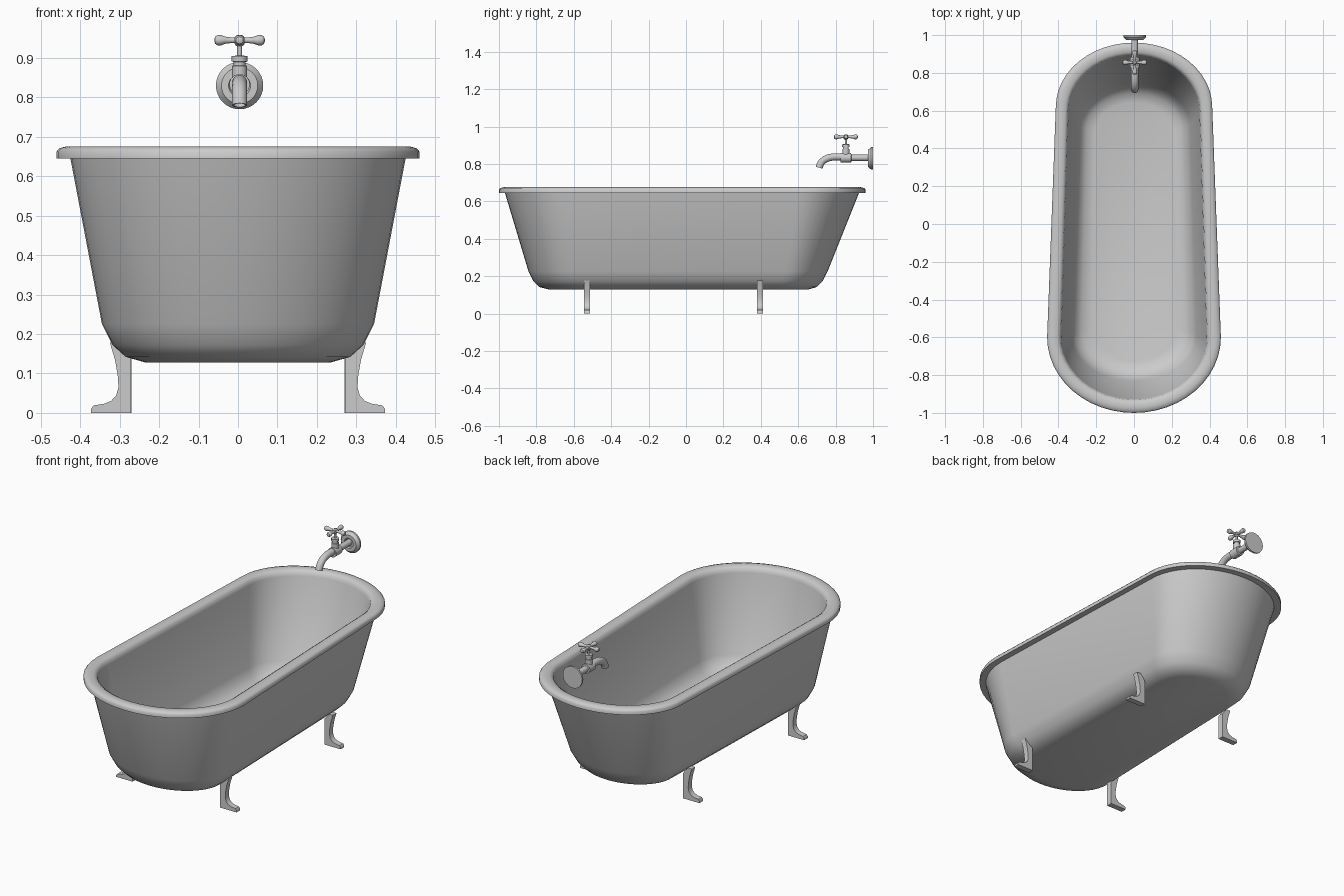
import bpy, bmesh, math
from mathutils import Vector

def make(name, bm, angle=35):
    bmesh.ops.recalc_face_normals(bm, faces=bm.faces)
    me = bpy.data.meshes.new(name)
    bm.to_mesh(me)
    bm.free()
    ob = bpy.data.objects.new(name, me)
    bpy.context.collection.objects.link(ob)
    bpy.ops.object.select_all(action='DESELECT')
    ob.select_set(True)
    bpy.context.view_layer.objects.active = ob
    bpy.ops.object.shade_smooth_by_angle(angle=math.radians(angle))
    return ob

def skin(bm, rings, cap_start=True, cap_end=True):
    vs = [[bm.verts.new(p) for p in r] for r in rings]
    n = len(vs[0])
    for a, b in zip(vs, vs[1:]):
        for i in range(n):
            bm.faces.new((a[i], a[(i + 1) % n], b[(i + 1) % n], b[i]))
    if cap_start:
        bm.faces.new(vs[0][::-1])
    if cap_end:
        bm.faces.new(vs[-1])

def lathe(name, origin, axis, profile, n=24):
    # profile: (distance along axis, radius)
    q = Vector(axis).to_track_quat('Z', 'Y')
    rings = [[Vector(origin) + q @ Vector((r * math.cos(2 * math.pi * i / n),
              r * math.sin(2 * math.pi * i / n), d)) for i in range(n)] for d, r in profile]
    bm = bmesh.new()
    skin(bm, rings)
    return make(name, bm)

# Tub: outline is a tapered slot with elliptical ends
def outline(w, y0, y1, z, c0=-0.6, c1=0.6, n=24):
    pts = []
    for i in range(n + 1):
        a = math.pi * i / n
        pts.append((w * 0.9 * math.cos(a), c1 + (y1 - c1) * math.sin(a), z))
    for i in range(n + 1):
        a = math.pi * i / n
        pts.append((-w * math.cos(a), c0 + (y0 - c0) * math.sin(a), z))
    return pts

# half width, front y, back y, z, arc centres: outside up, over the rim, inside down
sections = [
    (0.235, -0.730, 0.650, 0.128, -0.55, 0.48),
    (0.285, -0.785, 0.700, 0.142, -0.57, 0.50),
    (0.318, -0.815, 0.730, 0.172, -0.58, 0.51),
    (0.345, -0.842, 0.757, 0.225, -0.59, 0.53),
    (0.425, -0.968, 0.925, 0.645, -0.60, 0.60),
    (0.460, -1.000, 0.960, 0.645, -0.60, 0.62),
    (0.460, -1.000, 0.960, 0.663, -0.60, 0.62),
    (0.453, -0.993, 0.953, 0.671, -0.60, 0.62),
    (0.435, -0.975, 0.935, 0.676, -0.60, 0.61),
    (0.405, -0.948, 0.910, 0.675, -0.60, 0.60),
    (0.390, -0.932, 0.895, 0.665, -0.60, 0.59),
    (0.385, -0.927, 0.890, 0.645, -0.60, 0.59),
    (0.330, -0.830, 0.745, 0.225, -0.59, 0.52),
    (0.308, -0.805, 0.720, 0.185, -0.58, 0.51),
    (0.278, -0.775, 0.690, 0.158, -0.57, 0.50),
    (0.230, -0.725, 0.645, 0.146, -0.55, 0.48),
]
bm = bmesh.new()
skin(bm, [outline(*s) for s in sections])
make("tub", bm, 50)

# Legs: extruded curved bracket profile, mirrored left and right
leg = [(0.272, 0), (0.373, 0), (0.373, 0.010), (0.366, 0.019), (0.340, 0.023), (0.322, 0.030),
       (0.309, 0.044), (0.303, 0.065), (0.305, 0.095), (0.312, 0.135), (0.325, 0.178),
       (0.300, 0.178), (0.272, 0.142)]
for where, y in (("front", -0.53), ("back", 0.395)):
    for side, s in (("left", -1), ("right", 1)):
        bm = bmesh.new()
        dx = 0 if where == "front" else 0.002
        skin(bm, [[(s * (x - dx), y + o, z) for x, z in leg] for o in (-0.016, 0.016)])
        make(where + "_" + side + "_leg", bm, 40)

# Tap: wall flange and supply pipe
X, Y, Z = 0.004, 0.855, 0.83
lathe("wall_flange", (X, 1.0, Z), (0, -1, 0),
      [(0, 0.060), (0.010, 0.060), (0.026, 0.046), (0.026, 0.028), (0.018, 0.024)], 32)
lathe("supply_pipe", (X, 0.985, Z + 0.003), (0, -1, 0), [(0, 0.017), (0.125, 0.017)])
lathe("valve_body", (X, 0.884, Z + 0.003), (0, -1, 0),
      [(0, 0.017), (0.001, 0.026), (0.057, 0.026), (0.058, 0.018)])

# Spout: swept pipe bending downward, open tip
path = [(0.84, 0.838), (0.79, 0.838), (0.765, 0.834), (0.743, 0.825),
        (0.727, 0.812), (0.717, 0.797), (0.712, 0.780)]
rings = []
for i, (y, z) in enumerate(path):
    p, q = path[max(i - 1, 0)], path[min(i + 1, len(path) - 1)]
    t = Vector((0, q[0] - p[0], q[1] - p[1])).normalized()
    u = t.cross(Vector((1, 0, 0)))
    rings.append([Vector((X, y, z)) + 0.019 * (math.cos(a) * Vector((1, 0, 0)) + math.sin(a) * u)
                  for a in (2 * math.pi * k / 24 for k in range(24))])
mid = Vector((X, *path[-1]))
rings.append([mid + (v - mid) * 0.8 for v in rings[-1]])
rings.append([v + Vector((0, 0.006, 0.025)) for v in rings[-1]])
bm = bmesh.new()
skin(bm, rings)
make("spout", bm, 40)

# Valve neck, stem and cross handle
lathe("valve_neck", (X, Y, Z), (0, 0, 1),
      [(0, 0.019), (0.050, 0.019), (0.051, 0.015), (0.060, 0.015), (0.061, 0.020), (0.075, 0.020), (0.076, 0.008)])
lathe("valve_stem", (X, Y, 0.90), (0, 0, 1), [(0, 0.006), (0.035, 0.006)], 16)
lathe("handle_hub", (X, Y, 0.930), (0, 0, 1),
      [(0, 0.008), (0.006, 0.013), (0.022, 0.013), (0.028, 0.007)])
for i, d in enumerate(((1, 0, 0), (0, 1, 0), (-1, 0, 0), (0, -1, 0))):
    lathe(f"handle_arm_{i + 1}", (X, Y, 0.945), d,
          [(0, 0.008), (0.020, 0.007), (0.036, 0.009), (0.047, 0.013),
           (0.056, 0.013), (0.062, 0.009), (0.064, 0.003)], 16)
